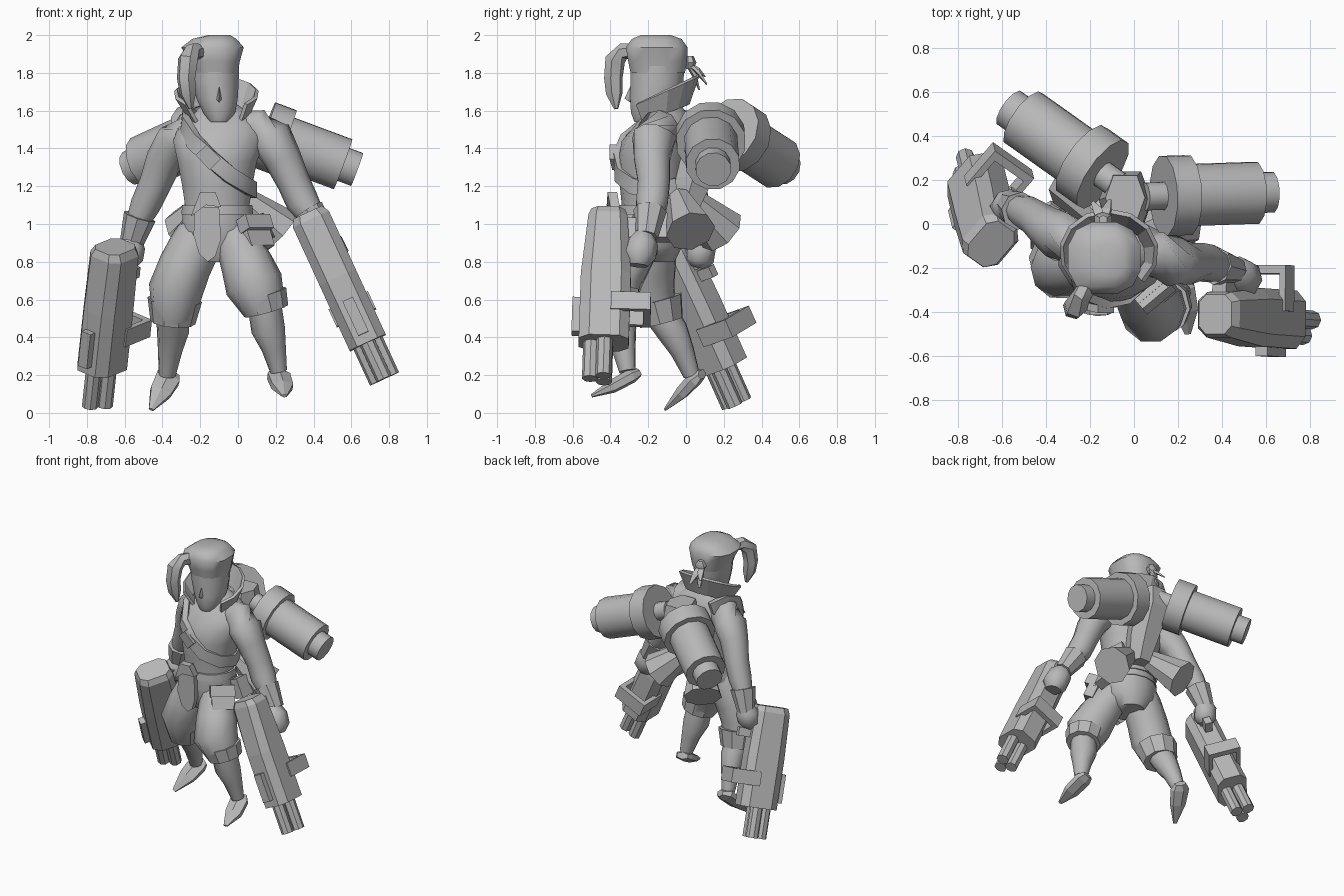
import bpy, bmesh, math
from mathutils import Vector, Matrix

mat = bpy.data.materials.new("plain_grey")
mat.diffuse_color = (0.48, 0.48, 0.48, 1)


def finish(name, bm, smooth=None):
    bmesh.ops.recalc_face_normals(bm, faces=bm.faces)
    me = bpy.data.meshes.new(name)
    bm.to_mesh(me)
    bm.free()
    ob = bpy.data.objects.new(name, me)
    bpy.context.collection.objects.link(ob)
    me.materials.append(mat)
    if smooth:
        bpy.ops.object.select_all(action='DESELECT')
        ob.select_set(True)
        bpy.context.view_layer.objects.active = ob
        bpy.ops.object.shade_smooth_by_angle(angle=math.radians(smooth))
    return ob


def skin(name, loops, smooth=None):
    """Closed skin over a list of equally long point loops."""
    bm = bmesh.new()
    vs = [[bm.verts.new(p) for p in lp] for lp in loops]
    n = len(loops[0])
    for a, b in zip(vs, vs[1:]):
        for i in range(n):
            bm.faces.new((a[i], a[(i + 1) % n], b[(i + 1) % n], b[i]))
    bm.faces.new(vs[0][::-1])
    bm.faces.new(vs[-1])
    return finish(name, bm, smooth)


def stack(name, rings, n=12, smooth=50, square=1.0):
    """Level ellipses: (x, y, z, rx, ry); square below 1 boxes them."""
    def p(v):
        return math.copysign(abs(v) ** square, v)
    return skin(name, [[(x + rx * p(math.cos(t)), y + ry * p(math.sin(t)), z)
                        for t in (math.tau * (i + .5) / n for i in range(n))]
                       for x, y, z, rx, ry in rings], smooth)


def tube(name, pts, n=10, smooth=50, flat=1.0):
    """Rings square to a path: (x, y, z, radius); flat squashes one way."""
    P = [Vector(p[:3]) for p in pts]
    loops = []
    for i, p in enumerate(P):
        t = (P[min(i + 1, len(P) - 1)] - P[max(i - 1, 0)]).normalized()
        ref = Vector((1, .25, 0)) if abs(t.x) < .85 else Vector((0, 1, 0))
        u = (ref - t * ref.dot(t)).normalized()
        v = t.cross(u)
        loops.append([p + pts[i][3] * (u * math.cos(a) + v * flat * math.sin(a))
                      for a in (math.tau * (k + .5) / n for k in range(n))])
    return skin(name, loops, smooth)


def ribbon(name, pts, centre, width, thick):
    """Flat band along a path, facing away from an upright centre line."""
    P = [Vector(p) for p in pts]
    loops = []
    for i, p in enumerate(P):
        t = (P[min(i + 1, len(P) - 1)] - P[max(i - 1, 0)]).normalized()
        o = Vector((p.x - centre[0], p.y - centre[1], 0))
        o = (o - t * o.dot(t)).normalized()
        s = t.cross(o) * width / 2
        loops.append([p + s, p + s - o * thick, p - s - o * thick, p - s])
    return skin(name, loops, 40)


def rods(name, a, b, parts, n=12):
    """Turned part along a-b: parts are (distance, radius)."""
    a, b = Vector(a), Vector(b)
    d = (b - a).normalized()
    u = d.orthogonal().normalized()
    v = d.cross(u)
    return skin(name, [[a + d * s + r * (u * math.cos(math.tau * k / n) + v * math.sin(math.tau * k / n))
                        for k in range(n)] for s, r in parts], 40)


def box(name, M, c, s):
    bm = bmesh.new()
    bmesh.ops.create_cube(bm, size=1, matrix=M @ Matrix.Translation(c) @ Matrix.Diagonal((*s, 1)))
    return finish(name, bm)


def plate(name, pts, push, thick):
    """Thin slab from an outline, pushed along a vector."""
    o = Vector(push) * thick
    return skin(name, [[Vector(p) for p in pts], [Vector(p) + o for p in pts]])


# torso and hips
stack("torso", [(-.11, -.17, 1.0, .19, .17), (-.11, -.18, 1.1, .175, .16), (-.11, -.18, 1.2, .19, .17),
                (-.11, -.17, 1.33, .215, .19), (-.10, -.15, 1.44, .25, .19), (-.08, -.12, 1.52, .24, .15),
                (-.08, -.11, 1.58, .16, .12), (-.10, -.12, 1.64, .085, .085)], 14)
stack("hips", [(-.10, -.18, .80, .10, .12), (-.11, -.18, .88, .18, .16), (-.11, -.18, .98, .195, .175),
               (-.11, -.18, 1.07, .185, .17)], 14)
stack("belt", [(-.11, -.18, 1.05, .195, .18), (-.11, -.18, 1.10, .19, .175)], 14, 30)

# head, hair and nose
stack("head", [(-.10, -.23, 1.54, .05, .045), (-.10, -.195, 1.59, .088, .10), (-.11, -.165, 1.66, .112, .135),
               (-.12, -.155, 1.75, .128, .145), (-.125, -.15, 1.85, .135, .15)], 12)
stack("hair_cap", [(-.12, -.15, 1.80, .122, .148), (-.125, -.15, 1.86, .138, .16), (-.135, -.155, 1.935, .17, .168),
                   (-.125, -.155, 1.98, .12, .135), (-.10, -.16, 2.0, .06, .08)], 12, 50, .8)
skin("nose", [[(-.10 - .012, -.27, 1.73), (-.10 + .012, -.27, 1.73), (-.10, -.295, 1.73)],
              [(-.125, -.27, 1.655), (-.075, -.27, 1.655), (-.10, -.325, 1.665)],
              [(-.115, -.27, 1.64), (-.085, -.27, 1.64), (-.10, -.29, 1.64)]], 60)
tube("hair_lock", [(-.19, -.25, 1.91, .045), (-.24, -.33, 1.915, .045), (-.265, -.375, 1.87, .055),
                   (-.275, -.385, 1.77, .05), (-.265, -.38, 1.69, .045), (-.25, -.37, 1.61, .012)], 6, 40)
for i, (dx, dy, dz) in enumerate([(-.05, .08, -.08), (.03, .09, -.12), (-.02, .05, -.15)]):
    tube(f"band_tail_{i}", [(-.14, 0, 1.86, .025), (-.14 + dx / 2, dy / 2 + .02, 1.86 + dz / 2, .03),
                            (-.14 + dx, dy + .02, 1.86 + dz, .01)], 4, None, .4)
stack("band_knot", [(-.14, .02, 1.82, .02, .02), (-.14, .025, 1.855, .045, .03), (-.14, .02, 1.89, .02, .02)], 6)

# flared collar, open at the front
bm = bmesh.new()
rows = []
for i in range(11):
    t = math.radians(-135 + 27 * i)
    s, c = math.sin(t), math.cos(t)
    rows.append([bm.verts.new((-.105 + .15 * s, -.13 + .13 * c, 1.585 + .055 * c)),
                 bm.verts.new((-.115 + .21 * s, -.13 + .18 * c, 1.70 + .085 * c))])
for a, b in zip(rows, rows[1:]):
    bm.faces.new((a[0], b[0], b[1], a[1]))
collar = finish("collar", bm)
collar.modifiers.new("thickness", 'SOLIDIFY').thickness = .02

# arms, cuffs and fists
tube("right_arm", [(-.16, -.10, 1.51, .08), (-.26, -.09, 1.48, .11), (-.33, -.06, 1.43, .115), (-.39, -.02, 1.34, .098),
                   (-.44, .02, 1.21, .085), (-.49, .05, 1.10, .08), (-.55, .08, .97, .055)])
tube("left_arm", [(.0, -.12, 1.52, .08), (.10, -.14, 1.50, .11), (.18, -.17, 1.45, .118), (.235, -.18, 1.35, .10),
                  (.295, -.17, 1.22, .088), (.34, -.18, 1.12, .088), (.43, -.21, .98, .055)])
tube("right_cuff", [(-.52, .06, 1.04, .088), (-.57, .09, .88, .06)], 8, 30)
tube("left_cuff", [(.37, -.19, 1.07, .088), (.46, -.21, .93, .062)], 8, 30)
tube("right_fist", [(-.56, .085, .93, .05), (-.57, .08, .88, .08), (-.58, .07, .81, .078), (-.58, .06, .77, .045)], 8)
tube("left_fist", [(.45, -.22, .95, .05), (.47, -.23, .90, .085), (.50, -.25, .83, .09), (.51, -.255, .78, .055)], 8)

# legs: baggy trousers, cuffs, shins and pointed shoes
tube("right_trouser", [(-.17, -.17, .99, .12), (-.22, -.18, .90, .135), (-.28, -.19, .78, .14),
                       (-.33, -.20, .65, .145), (-.345, -.15, .50, .11)])
tube("left_trouser", [(-.04, -.20, .98, .11), (.0, -.25, .90, .12), (.05, -.33, .78, .14),
                      (.085, -.39, .68, .155), (.14, -.37, .55, .115)])
tube("right_knee_cuff", [(-.335, -.16, .60, .145), (-.345, -.13, .48, .12)], 10, 30)
tube("left_knee_cuff", [(.125, -.375, .63, .135), (.15, -.365, .54, .12)], 10, 30)
tube("right_shin", [(-.345, -.13, .52, .09), (-.345, -.07, .43, .085), (-.36, -.02, .33, .065), (-.375, .03, .20, .045)])
tube("left_shin", [(.14, -.37, .57, .09), (.16, -.35, .44, .09), (.19, -.33, .34, .065), (.215, -.31, .22, .045)])
tube("right_shoe", [(-.345, .085, .205, .045), (-.37, .05, .185, .075), (-.41, -.02, .11, .065),
                    (-.46, -.11, .018, .015)], 6, None, .55)
tube("left_shoe", [(.205, -.25, .215, .045), (.215, -.29, .195, .07), (.235, -.39, .14, .065),
                   (.245, -.50, .09, .016)], 6, None, .55)

# loincloth, hip pouch and chest strap with buckle
plate("loincloth", [(-.23, -.385, 1.09), (-.10, -.385, 1.09), (-.09, -.39, .92), (-.12, -.38, .83),
                    (-.16, -.375, .80), (-.205, -.385, .84), (-.235, -.39, .94)], (0, 1, 0), .04)
plate("loincloth_fold", [(-.25, -.40, 1.04), (-.20, -.415, 1.17), (-.12, -.415, 1.17), (-.09, -.40, 1.09),
                         (-.17, -.42, 1.10)], (0, 1, 0), .05)
for nm, c, ang, s in (("left_pouch", (.09, -.31, .95), 40, (.16, .07, .17)),
                      ("left_pouch_flap", (.09, -.315, 1.0), 40, (.17, .085, .08)),
                      ("side_pouch", (.13, -.13, .98), 85, (.14, .07, .14))):
    R = Matrix.Rotation(math.radians(ang), 4, 'Z') @ Matrix.Rotation(math.radians(-25), 4, 'X')
    box(nm, Matrix.Translation(c) @ R, (0, 0, 0), s)
ribbon("chest_strap", [(-.24, .03, 1.55), (-.29, -.07, 1.58), (-.30, -.21, 1.53), (-.25, -.33, 1.44), (-.15, -.38, 1.35),
                       (-.04, -.37, 1.26), (.06, -.29, 1.20), (.10, -.17, 1.18), (.06, -.05, 1.2)], (-.11, -.15), .085, .04)
plate("buckle", [(-.225, -.39, 1.365), (-.165, -.405, 1.42), (-.09, -.405, 1.345), (-.15, -.39, 1.285)], (0, 1, 0), .035)

# back pack with two canisters and two exhaust cones
skin("back_pack", [[(-.04 + w * x, y0 + d * y, z) for x, y in
                    ((-.6, -1), (.6, -1), (1, 0), (.6, 1), (-.6, 1), (-1, 0))]
                   for w, d, y0, z in ((.07, .08, -.01, 1.08), (.10, .11, .04, 1.25), (.12, .13, .11, 1.44),
                                       (.09, .10, .12, 1.59))])
can = [(0, .065), (.09, .065), (.09, .187), (.21, .187), (.21, .145), (.54, .145), (.54, .095), (.62, .095)]
rods("left_canister", (.05, .125, 1.505), (.64, .145, 1.285), can)
rods("right_canister", (-.07, .175, 1.525), (-.57, .53, 1.295), [(s * 1.05, r) for s, r in can])
rods("left_exhaust", (.02, -.04, 1.14), (.22, .025, .96), [(0, .065), (.275, .133)], 8)
rods("right_exhaust", (-.12, .0, 1.15), (-.275, .19, .96), [(0, .065), (.31, .133)], 8)


def gun(side, top, end, depth, taper):
    """Chamfered body, three barrels, face plate, grip and bracket."""
    top, end = Vector(top), Vector(end)
    a = (end - top).normalized()
    d = Vector(depth)
    d = (d - a * d.dot(a)).normalized()
    w = a.cross(d)
    M = Matrix((w, d, a)).transposed().to_4x4()
    M.translation = top
    L = (end - top).length
    B = L - .21
    prof = [(-.06, -.135), (.06, -.135), (.105, -.08), (.105, .08), (.06, .13), (-.06, .13), (-.105, .08), (-.105, -.08)]
    skin(f"{side}_gun_body", [[M @ Vector((x * k, y * j, z)) for x, y in prof]
                              for z, k, j in ((0, .78, taper - .1), (.04, 1, taper), (B * .5, 1, 1), (B, 1, 1))])
    for i in range(3):
        t = math.tau * i / 3 + .5
        c = Vector((.048 * math.cos(t), .048 * math.sin(t) - .02, 0))
        rods(f"{side}_gun_barrel_{i}", M @ (c + Vector((0, 0, B - .03))), M @ (c + Vector((0, 0, L))),
             [(0, .043), (.24, .043)], 8)
    box(f"{side}_gun_face_plate", M, (0, -.145, B - .15), (.06, .06, .20))
    box(f"{side}_gun_grip", M, (0, .15, .20), (.05, .12, .06))
    box(f"{side}_gun_grip_end", M, (0, .12, .10), (.07, .06, .12))
    for s in (-1, 1):
        box(f"{side}_gun_bracket_arm_{s}", M, (.10 * s, .13, B - .20), (.03, .20, .10))
    box(f"{side}_gun_bracket_bar", M, (0, .22, B - .20), (.23, .04, .10))


gun("left", (.37, -.41, 1.06), (.775, -.44, .18), (0, 1, 0), .78)
gun("right", (-.65, -.09, .88), (-.74, .28, .05), (.58, .82, 0), .92)
